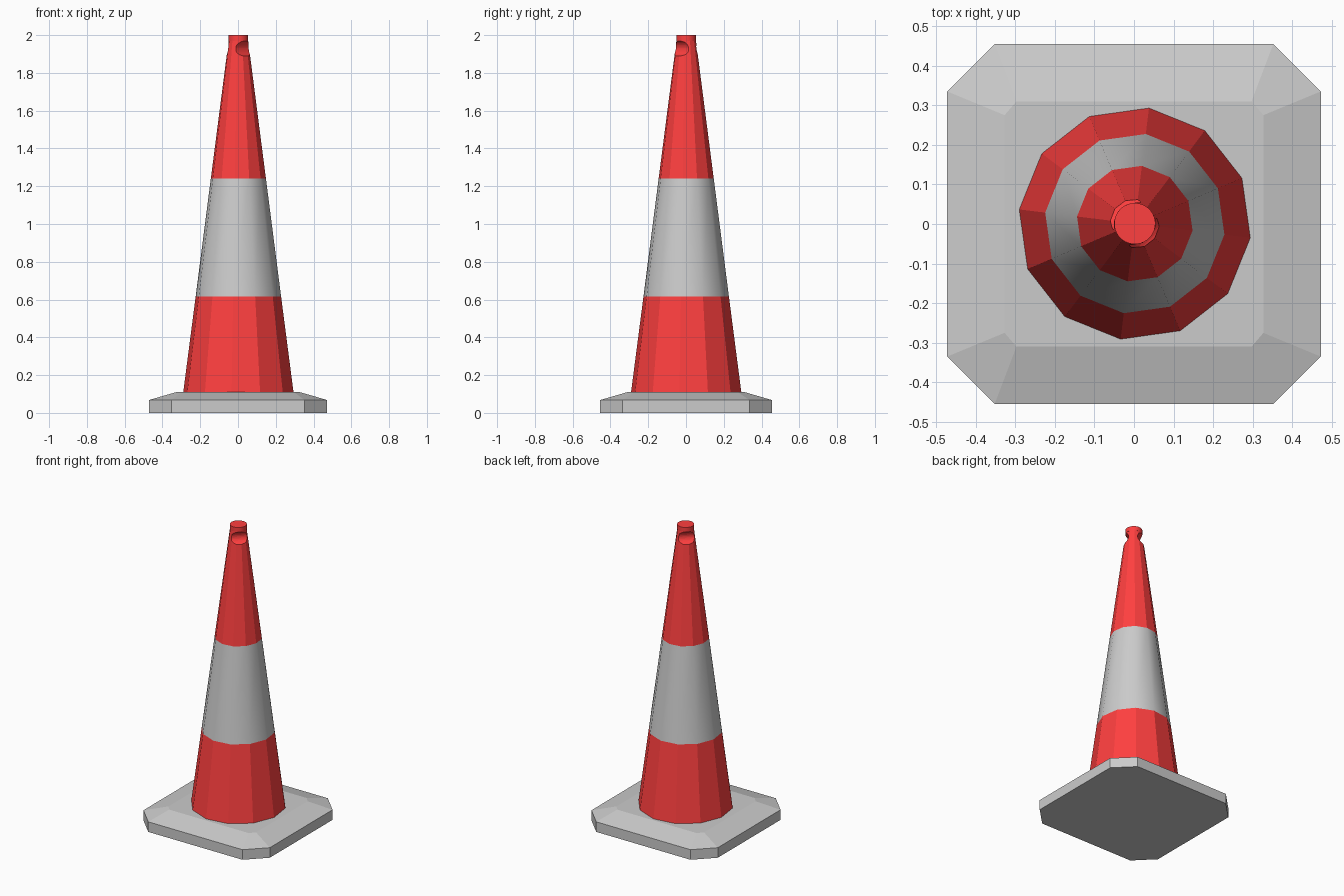
import bpy, bmesh, math
from mathutils import Matrix

if "Cube" in bpy.data.objects:
    bpy.data.objects.remove(bpy.data.objects["Cube"])

red = bpy.data.materials.new("red")
red.diffuse_color = (1.0, 0.05, 0.05, 1)
red.use_nodes = True
red.node_tree.nodes["Principled BSDF"].inputs["Base Color"].default_value = red.diffuse_color


def loft(name, rings, mat=None, smooth=False):
    """Closed solid through a stack of equal-length point rings."""
    bm = bmesh.new()
    loops = [[bm.verts.new(p) for p in ring] for ring in rings]
    n = len(loops[0])
    for a, b in zip(loops, loops[1:]):
        for i in range(n):
            j = (i + 1) % n
            bm.faces.new((a[i], a[j], b[j], b[i])).smooth = smooth
    bm.faces.new(loops[0][::-1])
    bm.faces.new(loops[-1])
    bmesh.ops.recalc_face_normals(bm, faces=bm.faces)
    me = bpy.data.meshes.new(name)
    bm.to_mesh(me)
    bm.free()
    ob = bpy.data.objects.new(name, me)
    bpy.context.collection.objects.link(ob)
    if mat:
        me.materials.append(mat)
    return ob


def circle(r, z, n=12, turn=-7):
    angles = [math.radians(turn) + math.tau * i / n for i in range(n)]
    return [(0.002 + r * math.cos(a), 0.001 + r * math.sin(a), z) for a in angles]


def octagon(x, y, cx, cy, z):
    """Rectangle with cut corners."""
    return [(x, -cy, z), (x, cy, z), (cx, y, z), (-cx, y, z),
            (-x, cy, z), (-x, -cy, z), (-cx, -y, z), (cx, -y, z)]


def apply_modifiers(ob):
    bpy.context.view_layer.objects.active = ob
    for m in list(ob.modifiers):
        bpy.ops.object.modifier_apply(modifier=m.name)


# foot slab with sloping top edge
loft("base", [octagon(0.472, 0.455, 0.352, 0.335, 0),
              octagon(0.472, 0.455, 0.352, 0.335, 0.068),
              octagon(0.327, 0.31, 0.297, 0.275, 0.11)])

# twelve-sided cone in three bands
loft("lower_cone", [circle(0.294, 0.11), circle(0.228, 0.615)], red)
band = loft("reflective_band", [circle(0.228, 0.615), circle(0.147, 1.24)])
for p in band.data.polygons:
    p.use_smooth = len(p.vertices) == 4
tip = loft("upper_cone", [circle(0.147, 1.24), circle(0.052, 1.972)], red)

# finger grips: horizontal grooves on two opposite diagonals
for side in (1, -1):
    bm = bmesh.new()
    d = 0.071 * side / math.sqrt(2)
    place = (Matrix.Translation((0.002 + d, -d, 1.931))
             @ Matrix.Rotation(math.radians(45), 4, 'Z')
             @ Matrix.Rotation(math.radians(90), 4, 'Y'))
    bmesh.ops.create_cone(bm, cap_ends=True, segments=32, radius1=0.043,
                          radius2=0.043, depth=0.3, matrix=place)
    me = bpy.data.meshes.new("grip_cutter")
    bm.to_mesh(me)
    bm.free()
    me.materials.append(red)
    cutter = bpy.data.objects.new("grip_cutter", me)
    cutter.hide_render = True
    bpy.context.collection.objects.link(cutter)
    mod = tip.modifiers.new("grip", 'BOOLEAN')
    mod.operation = 'DIFFERENCE'
    mod.solver = 'EXACT'
    mod.object = cutter
    apply_modifiers(tip)
    bpy.data.objects.remove(cutter)

# round cap on top
cap = loft("top_cap", [circle(0.052, 1.97, 32), circle(0.052, 2.0, 32)], red)
for p in cap.data.polygons:
    p.use_smooth = len(p.vertices) == 4
for e in cap.data.edges:
    z = [cap.data.vertices[v].co.z for v in e.vertices]
    e.use_edge_sharp = abs(z[0] - z[1]) < 0.001
for e in band.data.edges:
    z = [band.data.vertices[v].co.z for v in e.vertices]
    e.use_edge_sharp = abs(z[0] - z[1]) < 0.001
